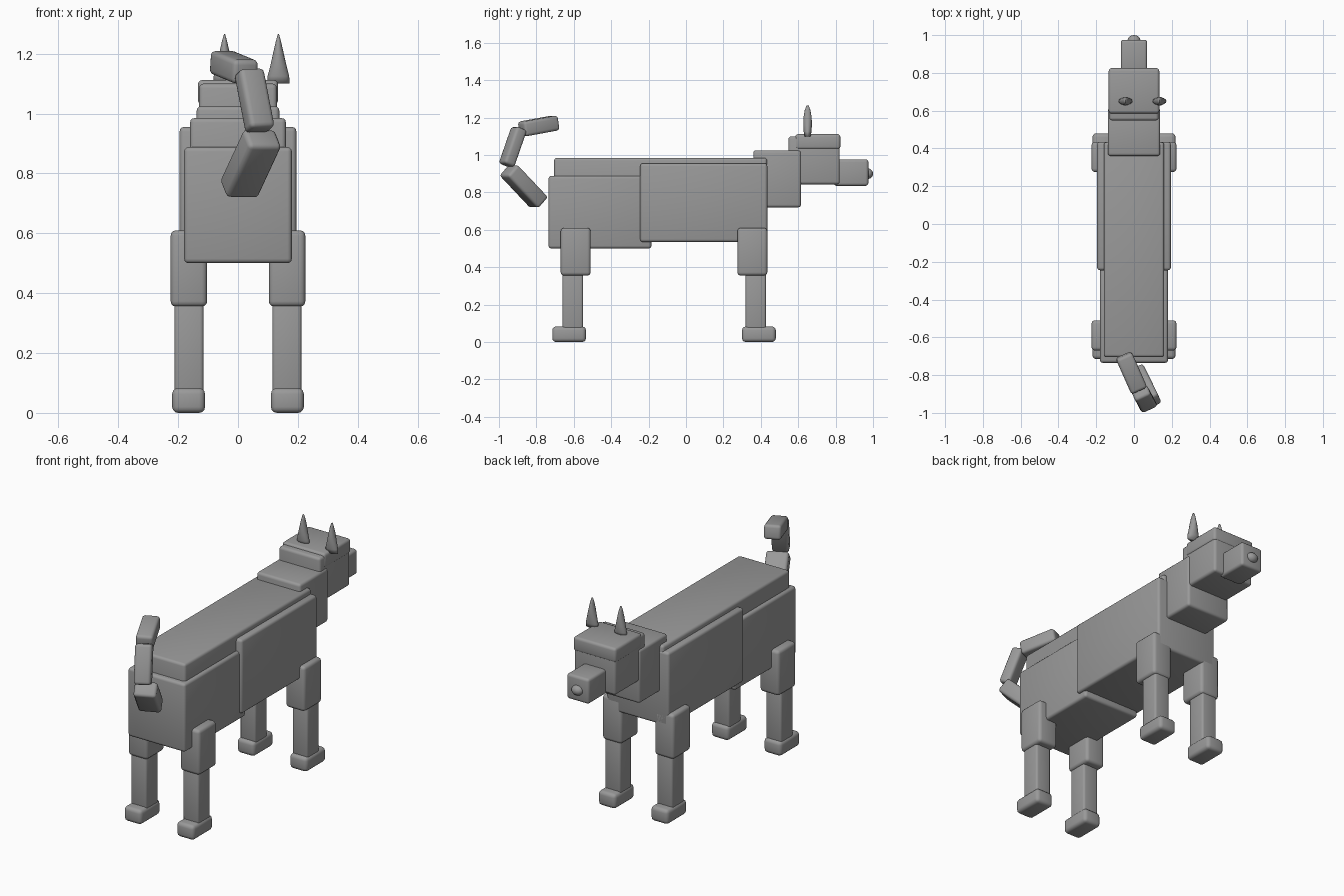
import bpy, bmesh, math
from mathutils import Vector, Matrix

if "Cube" in bpy.data.objects:
    bpy.data.objects.remove(bpy.data.objects["Cube"])

coat = bpy.data.materials.new("grey_coat")
coat.diffuse_color = (0.32, 0.32, 0.32, 1)
coat.use_nodes = True
coat.node_tree.nodes["Principled BSDF"].inputs["Base Color"].default_value = coat.diffuse_color


def finish(name, bm):
    bmesh.ops.recalc_face_normals(bm, faces=bm.faces)
    for f in bm.faces:
        f.smooth = True
    me = bpy.data.meshes.new(name)
    bm.to_mesh(me)
    bm.free()
    me.materials.append(coat)
    ob = bpy.data.objects.new(name, me)
    bpy.context.collection.objects.link(ob)
    return ob


def block(name, size, matrix, bevel):
    """Box with rounded edges, placed by a matrix."""
    bm = bmesh.new()
    bmesh.ops.create_cube(bm, size=1)
    bmesh.ops.scale(bm, vec=size, verts=bm.verts)
    bmesh.ops.bevel(bm, geom=bm.edges[:], offset=bevel, segments=3,
                    profile=0.5, affect='EDGES')
    bm.transform(matrix)
    return finish(name, bm)


def box(name, x, y, z, bevel=0.015):
    lo, hi = Vector((x[0], y[0], z[0])), Vector((x[1], y[1], z[1]))
    return block(name, hi - lo, Matrix.Translation((lo + hi) / 2), bevel)


# Body
box("hind_body", (-0.18, 0.18), (-0.735, -0.185), (0.50, 0.888))
box("chest", (-0.195, 0.195), (-0.245, 0.435), (0.535, 0.955))
box("back", (-0.16, 0.16), (-0.705, 0.433), (0.75, 0.985))

# Neck and head
box("neck", (-0.138, 0.138), (0.36, 0.615), (0.72, 1.025))
box("head", (-0.13, 0.13), (0.548, 0.822), (0.843, 1.10))
box("brow", (-0.134, 0.134), (0.585, 0.825), (1.03, 1.112))
box("muzzle", (-0.07, 0.07), (0.79, 0.975), (0.835, 0.977))

# Nose
bm = bmesh.new()
bmesh.ops.create_uvsphere(bm, u_segments=20, v_segments=12, radius=1,
                          matrix=Matrix.Translation((0, 0.972, 0.9))
                          @ Matrix.Diagonal((0.034, 0.028, 0.028, 1)))
finish("nose", bm)

# Ears: flattened spikes lofted from elliptical rings (z, x radius, y radius)
EAR = [(1.10, 0.037, 0.016), (1.125, 0.036, 0.021), (1.16, 0.027, 0.023),
       (1.20, 0.018, 0.022), (1.24, 0.009, 0.015), (1.265, 0.002, 0.006)]
for side, cx in (("left", -0.045), ("right", 0.135)):
    bm = bmesh.new()
    n = 16
    rings = [[bm.verts.new((cx + rx * math.cos(2 * math.pi * i / n),
                            0.65 + ry * math.sin(2 * math.pi * i / n), z))
              for i in range(n)] for z, rx, ry in EAR]
    for a, b in zip(rings, rings[1:]):
        for i in range(n):
            j = (i + 1) % n
            bm.faces.new((a[i], a[j], b[j], b[i]))
    bm.faces.new(rings[0])
    bm.faces.new(rings[-1])
    finish(side + "_ear", bm)

# Legs
for side, s in (("left", -1), ("right", 1)):
    for end, y in (("hind", -0.59), ("front", 0.355)):
        def span(a, b):
            return sorted((s * a, s * b))
        name = f"{end}_{side}_"
        box(name + "thigh", span(0.103, 0.225), (y - 0.08, y + 0.08), (0.355, 0.61), 0.018)
        box(name + "shin", span(0.115, 0.212), (y - 0.07 + 0.034, y + 0.073)
            if end == "front" else (y - 0.07, y + 0.04), (0.06, 0.37), 0.012)
        dy = 0.035 if end == "front" else -0.035
        box(name + "paw", span(0.11, 0.22), (y + dy - 0.09, y + dy + 0.09), (0.0, 0.083), 0.02)

# Tail: three blocks that curl up and forward
TAIL = [((0.002, -0.785, 0.745), (0.083, -0.95, 0.92), 0.12, 0.085),
        ((0.074, -0.96, 0.945), (0.036, -0.892, 1.142), 0.09, 0.065),
        ((0.027, -0.88, 1.138), (-0.055, -0.695, 1.172), 0.092, 0.08)]
for i, (a, b, w, t) in enumerate(TAIL):
    a, b = Vector(a), Vector(b)
    d = (b - a).normalized()
    u = Vector((0.91, 0.41, 0))
    u = (u - d * u.dot(d)).normalized()
    rot = Matrix((u, d.cross(u), d)).transposed().to_4x4()
    block(f"tail_{i + 1}", Vector((w, t, (b - a).length)),
          Matrix.Translation((a + b) / 2) @ rot, 0.016)
